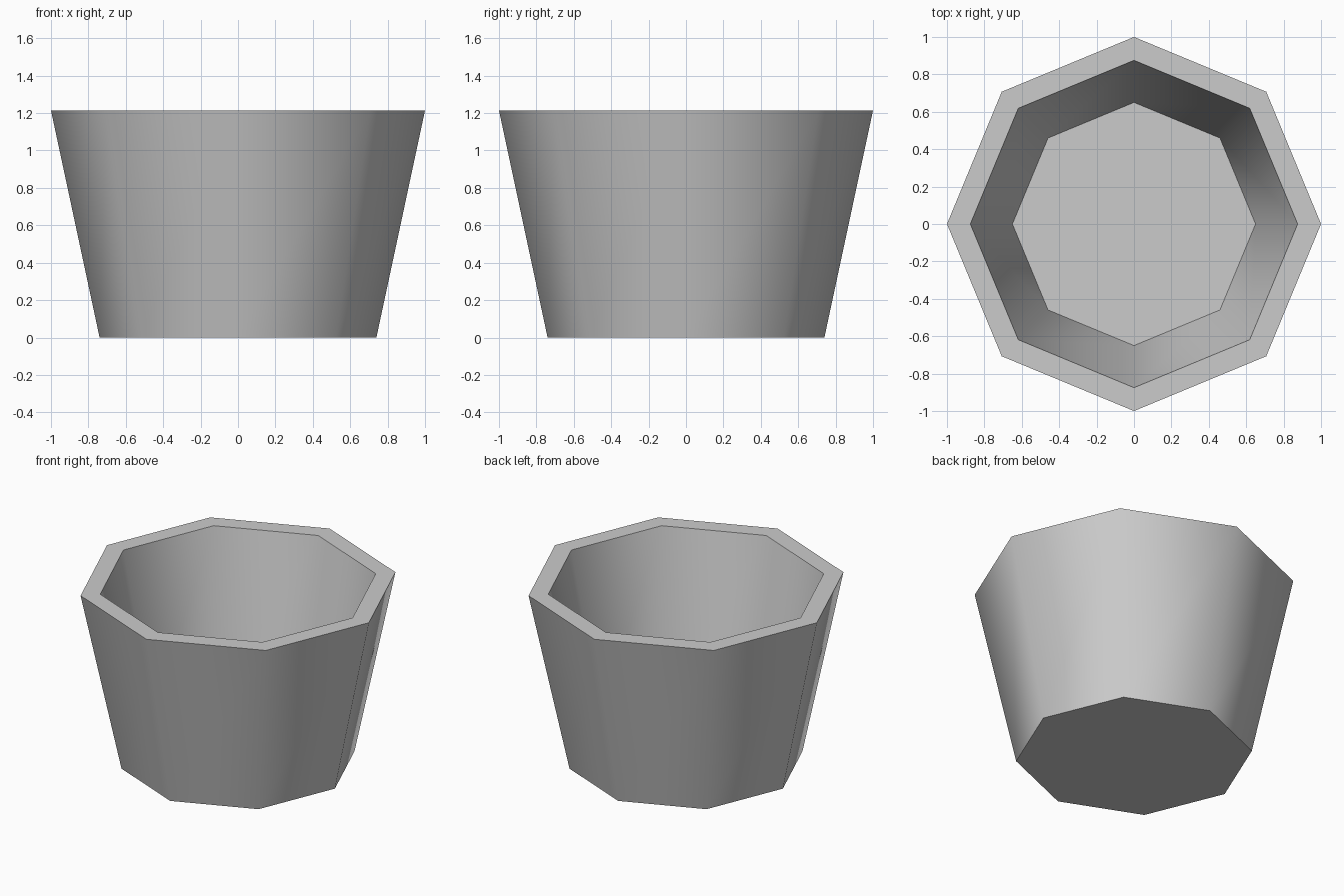
import bpy
import bmesh
from math import cos, sin, pi, radians

cube = bpy.data.objects.get("Cube")
if cube:
    bpy.data.objects.remove(cube, do_unlink=True)

SIDES = 8
# Radius and height, from the underside over the rim to the inner floor
PROFILE = [(0.74, 0.0), (1.0, 1.215), (0.875, 1.215), (0.65, 0.14)]

# Plain grey clay
grey = bpy.data.materials.new("light_grey")
grey.use_nodes = True
colour = (0.6, 0.6, 0.6, 1)
grey.diffuse_color = colour
grey.node_tree.nodes["Principled BSDF"].inputs["Base Color"].default_value = colour

# Hollow tapered pot
bm = bmesh.new()
rings = [[bm.verts.new((r * cos(2 * pi * i / SIDES), r * sin(2 * pi * i / SIDES), z))
          for i in range(SIDES)] for r, z in PROFILE]
for low, high in zip(rings, rings[1:]):
    for i in range(SIDES):
        j = (i + 1) % SIDES
        bm.faces.new((low[i], low[j], high[j], high[i]))
bm.faces.new(reversed(rings[0]))  # underside
bm.faces.new(rings[-1])           # inner floor
bmesh.ops.recalc_face_normals(bm, faces=bm.faces[:])

mesh = bpy.data.meshes.new("pot")
bm.to_mesh(mesh)
bm.free()
mesh.materials.append(grey)
pot = bpy.data.objects.new("pot", mesh)
bpy.context.collection.objects.link(pot)

# Smooth walls with sharp rims
bpy.ops.object.select_all(action='DESELECT')
pot.select_set(True)
bpy.context.view_layer.objects.active = pot
bpy.ops.object.shade_smooth_by_angle(angle=radians(60))
